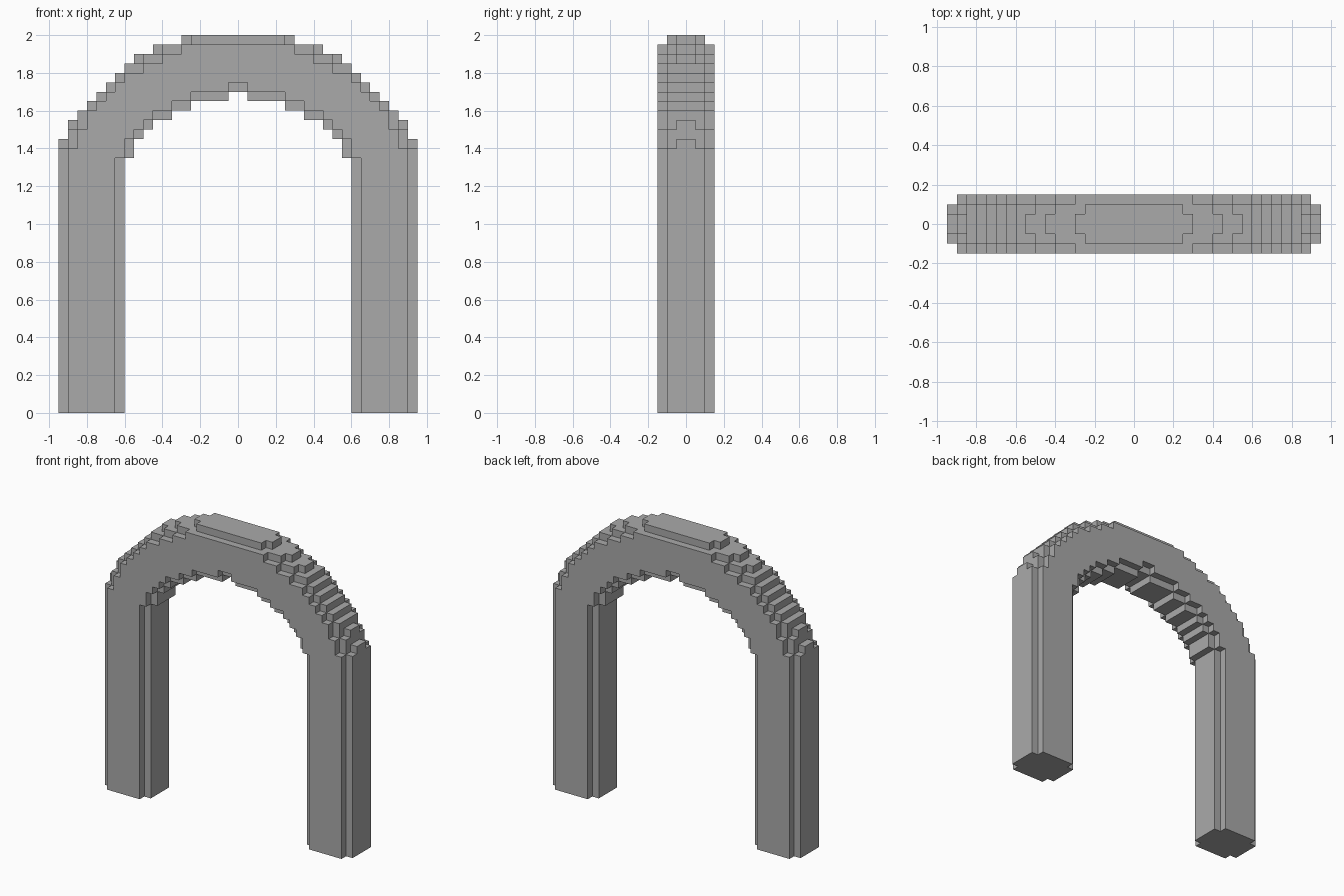
import bpy
import bmesh
from mathutils import Vector

cube = bpy.data.objects.get("Cube")
if cube:
    bpy.data.objects.remove(cube, do_unlink=True)

UNIT = 0.05  # block size

# Outer edge of the arch: (half width, top) in blocks, for each depth layer
CREST = [
    [(6, 40), (9, 39), (11, 38), (12, 37), (17, 32), (18, 31), (19, 29)],
    [(5, 40), (8, 39), (10, 38), (12, 37), (17, 32), (18, 30), (19, 28)],
    [(6, 39), (8, 38), (10, 37), (12, 36), (16, 32), (17, 30), (18, 28)],
]
# Opening under the arch: (half width, ceiling) in blocks
OPENING = [(1, 34), (5, 33), (7, 32), (9, 31), (10, 30), (11, 29), (12, 27)]


def level(steps, column):
    """Height of a stepped outline; long gaps run as one-block stairs."""
    last_width, last_top = 0, steps[0][1]
    for width, top in steps:
        if column < width:
            if last_top - top == width - last_width:
                return last_top - (column - last_width + 1)
            return top
        last_width, last_top = width, top
    return 0


def mirrored(index):
    """Distance from the middle plane in whole blocks."""
    return index if index >= 0 else -index - 1


def solid(x, y, z):
    column, layer = mirrored(x), mirrored(y)
    if layer > 2 or z < 0:
        return False
    ceiling = level(OPENING, column)
    if layer == 2:
        # The front and back layers are set back by one block
        ceiling = max(level(OPENING, max(column - 1, 0)), ceiling + (column < 12))
    return ceiling <= z < level(CREST[layer], column)


def add_face(bm, cell, axis, sign):
    u, v = (axis + 1) % 3, (axis + 2) % 3
    corners = []
    for du, dv in ((0, 0), (1, 0), (1, 1), (0, 1)):
        p = Vector(cell)
        p[axis] += sign > 0
        p[u] += du
        p[v] += dv
        corners.append(bm.verts.new(p * UNIT))
    bm.faces.new(corners if sign > 0 else corners[::-1])


# Arch shell: only exposed block sides, merged into large flat faces
bm = bmesh.new()
for x in range(-19, 19):
    for y in range(-3, 3):
        for z in range(40):
            if not solid(x, y, z):
                continue
            for axis in range(3):
                for sign in (-1, 1):
                    beside = [x, y, z]
                    beside[axis] += sign
                    if not solid(*beside):
                        add_face(bm, (x, y, z), axis, sign)
bmesh.ops.remove_doubles(bm, verts=bm.verts, dist=UNIT / 100)
bmesh.ops.dissolve_limit(bm, angle_limit=0.02, verts=bm.verts, edges=bm.edges)

mesh = bpy.data.meshes.new("stepped_arch")
bm.to_mesh(mesh)
bm.free()
arch = bpy.data.objects.new("stepped_arch", mesh)
bpy.context.collection.objects.link(arch)

# Plain grey stone
stone = bpy.data.materials.new("grey_stone")
stone.use_nodes = True
colour = (0.4, 0.4, 0.4, 1)
stone.diffuse_color = colour
stone.node_tree.nodes["Principled BSDF"].inputs["Base Color"].default_value = colour
mesh.materials.append(stone)
